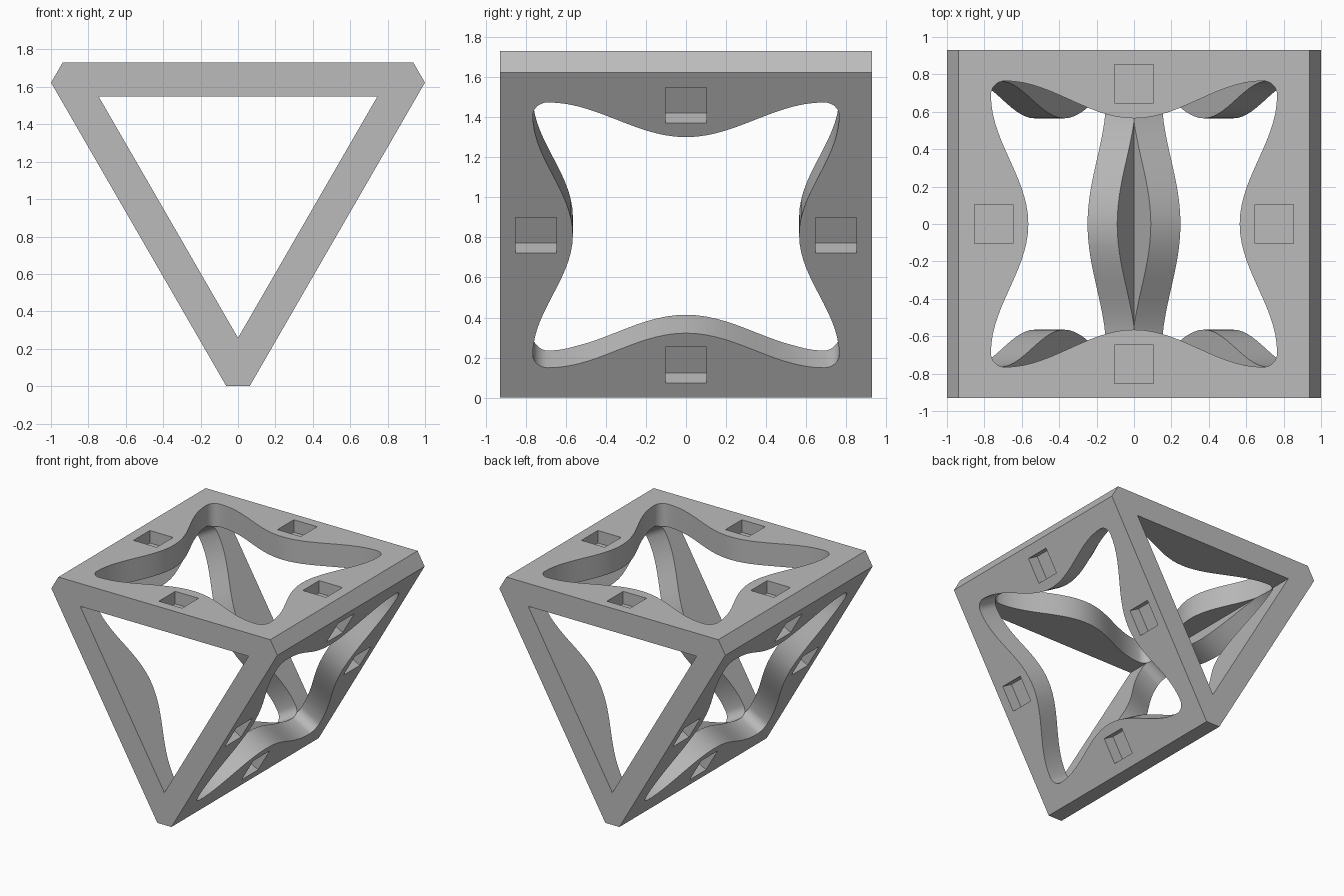
import bpy, bmesh, math
from mathutils import Matrix, Vector

if "Cube" in bpy.data.objects:
    bpy.data.objects.remove(bpy.data.objects["Cube"])

CENTRE_Z = 1.118     # prism axis height
OUTER_R = 0.613      # axis to outer plate face
INNER_R = 0.43       # axis to inner plate face
HALF = 0.937         # half width of a plate's outer face
DEPTH = 0.93         # half length along y

grey = bpy.data.materials.new("plain grey")
grey.use_nodes = True
colour = (0.5, 0.5, 0.5, 1)
grey.diffuse_color = colour
grey.node_tree.nodes["Principled BSDF"].inputs["Base Color"].default_value = colour


def extrude_loop(bm, points, offset):
    """Closed solid from a planar loop pushed along an offset."""
    low = [bm.verts.new(p) for p in points]
    high = [bm.verts.new(Vector(p) + Vector(offset)) for p in points]
    bm.faces.new(low)
    bm.faces.new(high)
    for i in range(len(low)):
        j = (i + 1) % len(low)
        bm.faces.new((low[i], low[j], high[j], high[i]))


def make_object(name, bm):
    bmesh.ops.recalc_face_normals(bm, faces=bm.faces)
    mesh = bpy.data.meshes.new(name)
    bm.to_mesh(mesh)
    bm.free()
    mesh.materials.append(grey)
    obj = bpy.data.objects.new(name, mesh)
    bpy.context.collection.objects.link(obj)
    return obj


def turn(k):
    """Rotation about the prism axis onto plate number k."""
    return Matrix.Translation((0, 0, CENTRE_Z)) @ Matrix.Rotation(k * math.tau / 3, 4, 'Y')


def prism(name, edge, half_len):
    """Prism along y whose outline repeats one edge three times."""
    loop = [turn(k) @ Vector((x, -half_len, z)) for k in range(3) for x, z in edge]
    bm = bmesh.new()
    extrude_loop(bm, loop, (0, 2 * half_len, 0))
    return make_object(name, bm)


def window_outline():
    """Four wavy sides bulging inward, joined by rounded corners."""
    waist, reach, corner, steps = 0.565, 0.765, 0.69, 28
    side = []
    for i in range(steps + 1):
        s = -corner + 2 * corner * i / steps
        side.append((waist + (reach - waist) * (1 - math.cos(math.pi * s / corner)) / 2, s))
    radius = reach - corner
    for i in range(1, 8):
        a = i / 8 * math.pi / 2
        side.append((corner + radius * math.cos(a), corner + radius * math.sin(a)))
    spin = [Matrix.Rotation(q * math.pi / 2, 2) for q in range(4)]
    return [m @ Vector(p) for m in spin for p in side]


def plate_cutter(k):
    """Window and four square pockets for one plate."""
    bm = bmesh.new()
    top = OUTER_R + 0.05
    loop = [(p.x, p.y, top) for p in window_outline()]
    extrude_loop(bm, loop, (0, 0, INNER_R - 0.005 - top))
    size, pocket_depth, place = 0.103, 0.1, 0.749
    for cx, cy in ((place, 0), (-place, 0), (0, place), (0, -place)):
        square = [(cx + a * size, cy + b * size, top)
                  for a, b in ((-1, -1), (1, -1), (1, 1), (-1, 1))]
        extrude_loop(bm, square, (0, 0, OUTER_R - pocket_depth - top))
    bm.transform(turn(k))
    return make_object("plate_cutter", bm)


# Prism body with cut-off corners
frame = prism("prism_frame", ((-HALF, OUTER_R), (HALF, OUTER_R)), DEPTH)

# Triangular tunnel, then windows and pockets in each plate
tunnel = prism("tunnel_cutter", ((INNER_R * math.sqrt(3), INNER_R),), DEPTH + 0.1)
bpy.context.view_layer.objects.active = frame
for cutter in [tunnel] + [plate_cutter(k) for k in range(3)]:
    cutter.hide_render = True
    mod = frame.modifiers.new("cut", 'BOOLEAN')
    mod.operation = 'DIFFERENCE'
    mod.solver = 'EXACT'
    mod.object = cutter
    bpy.ops.object.modifier_apply(modifier=mod.name)
    bpy.data.objects.remove(cutter)

# Smooth window walls, crisp edges
bpy.ops.object.select_all(action='DESELECT')
frame.select_set(True)
bpy.ops.object.shade_smooth_by_angle(angle=math.radians(30))
